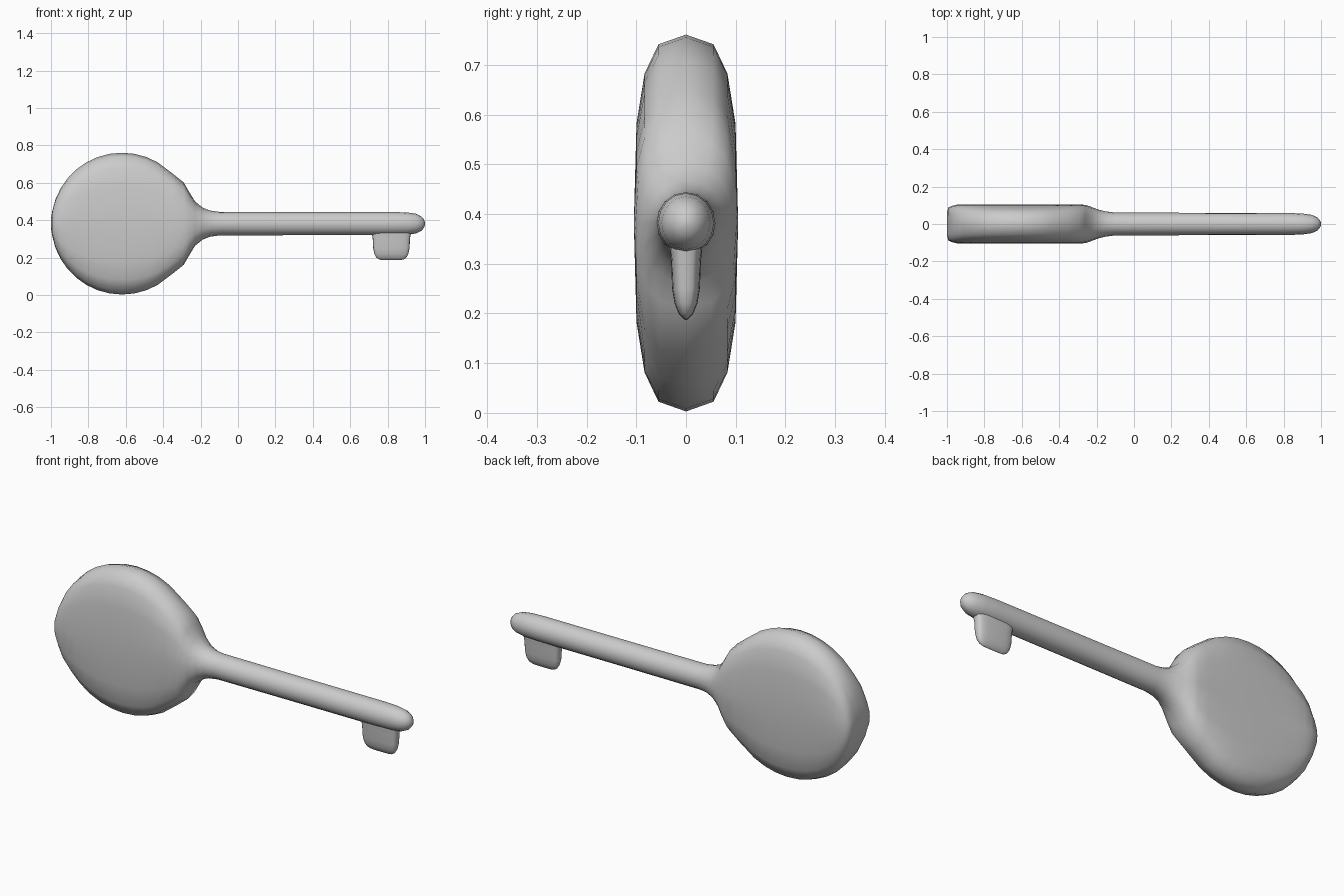
import bpy, bmesh, math

if "Cube" in bpy.data.objects:
    bpy.data.objects.remove(bpy.data.objects["Cube"])


def spow(v, p):
    return math.copysign(abs(v) ** p, v)


def loft(name, rings, place, sides=16):
    """Skin rings of (position, half_a, half_b, exponent) into a closed smooth mesh."""
    bm = bmesh.new()
    loops = []
    for pos, a, b, n in rings:
        loop = []
        for i in range(sides):
            t = 2 * math.pi * i / sides
            u = a * spow(math.cos(t), 2 / n)
            v = b * spow(math.sin(t), 2 / n)
            loop.append(bm.verts.new(place(pos, u, v)))
        loops.append(loop)
    for l0, l1 in zip(loops, loops[1:]):
        for i in range(sides):
            j = (i + 1) % sides
            bm.faces.new((l0[i], l0[j], l1[j], l1[i]))
    bm.faces.new(loops[0])
    bm.faces.new(loops[-1])
    bmesh.ops.recalc_face_normals(bm, faces=bm.faces)
    for f in bm.faces:
        f.smooth = True
    mesh = bpy.data.meshes.new(name)
    bm.to_mesh(mesh)
    bm.free()
    obj = bpy.data.objects.new(name, mesh)
    bpy.context.collection.objects.link(obj)
    return obj


CX, CZ, R = -0.62, 0.382, 0.379

# Bow: round disc, swept left to right with circular outline
rings = [(-1.0, 0.025, 0.06, 2.5)]
for deg in range(10, 121, 10):
    a = math.radians(deg)
    x = CX - R * math.cos(a)
    w = 0.105 * min(1, 0.76 + 0.24 * math.sqrt(min(1, (x + 1) / 0.06)))
    rings.append((x, R * math.sin(a), w, 3))

# Neck fillet, shaft and rounded tip continue the same skin
rings += [
    (-0.35, 0.268, 0.105, 3), (-0.29, 0.220, 0.105, 2.9),
    (-0.26, 0.168, 0.102, 2.7), (-0.23, 0.119, 0.092, 2.4),
    (-0.19, 0.086, 0.077, 2.1), (-0.15, 0.070, 0.067, 2),
    (-0.10, 0.063, 0.061, 2), (0.30, 0.062, 0.060, 2),
    (0.82, 0.062, 0.059, 2), (0.90, 0.060, 0.056, 2),
    (0.95, 0.053, 0.049, 2), (0.98, 0.039, 0.036, 2),
    (0.994, 0.023, 0.021, 2), (1.0, 0.006, 0.006, 2),
]
loft("key_bow_and_shaft", rings, lambda p, u, v: (p, v, CZ + u))

# Tooth: thin rounded bit hanging under the shaft
tooth = [
    (0.345, 0.106, 0.034, 3.5), (0.325, 0.104, 0.032, 3.5),
    (0.305, 0.100, 0.030, 3.5), (0.25, 0.097, 0.028, 3.5),
    (0.22, 0.091, 0.023, 3.3), (0.20, 0.080, 0.015, 3),
    (0.19, 0.064, 0.006, 3), (0.187, 0.045, 0.002, 3),
]
loft("key_tooth", tooth, lambda p, u, v: (0.82 + u, v, p), 24)
